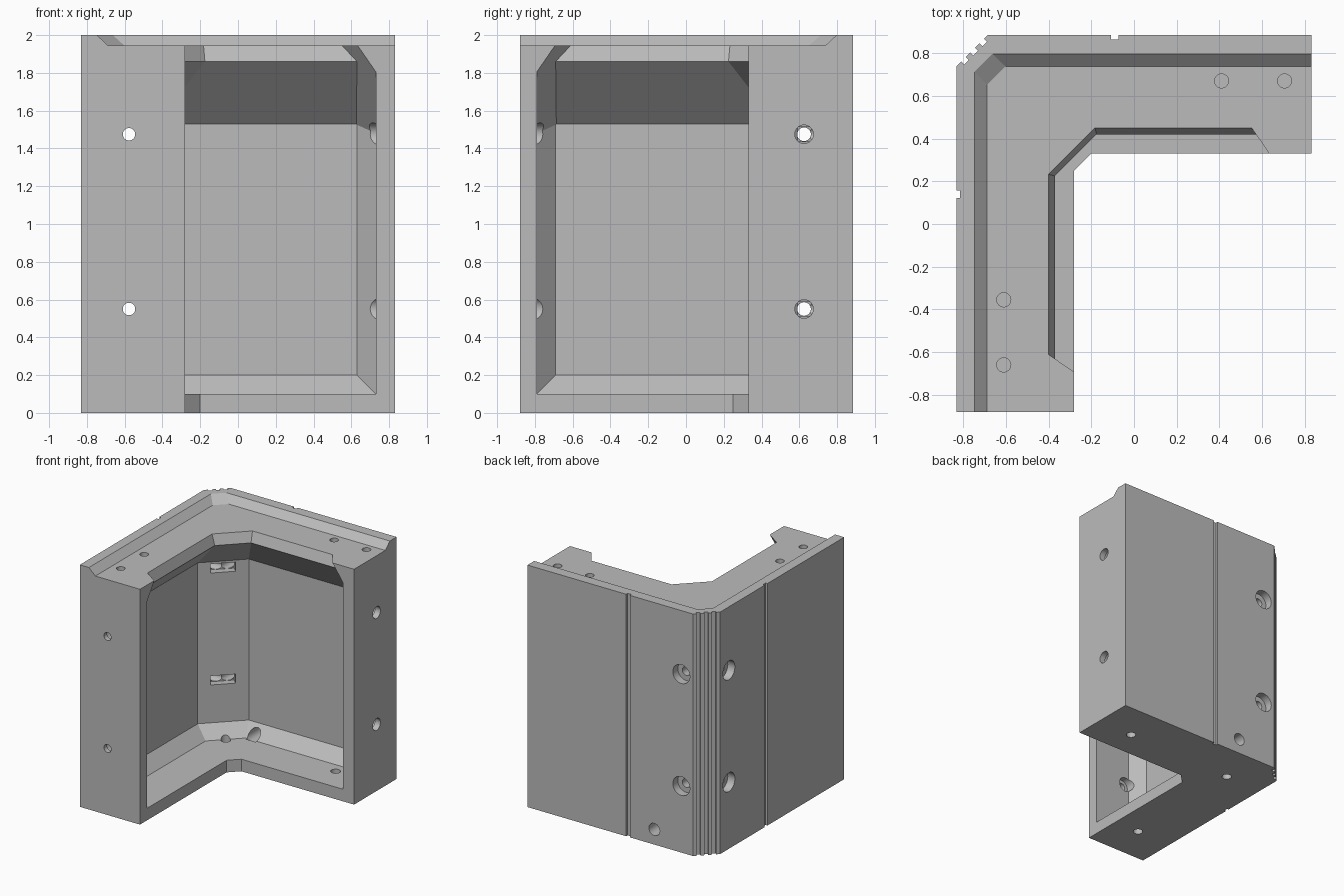
import bpy, bmesh, math
from mathutils import Vector, Matrix

cube = bpy.data.objects.get("Cube")
if cube:
    bpy.data.objects.remove(cube, do_unlink=True)

grey = bpy.data.materials.new("plain grey")
grey.use_nodes = True
colour = (0.5, 0.5, 0.5, 1)
grey.diffuse_color = colour
grey.node_tree.nodes["Principled BSDF"].inputs["Base Color"].default_value = colour

IX, IY = -0.28, 0.33      # inner faces of the two wings
HOLE_X, HOLE_Y = -0.577, 0.625
LEVELS = (0.55, 1.475)


def finish(bm, name):
    bmesh.ops.recalc_face_normals(bm, faces=bm.faces)
    mesh = bpy.data.meshes.new(name)
    bm.to_mesh(mesh)
    bm.free()
    mesh.materials.append(grey)
    obj = bpy.data.objects.new(name, mesh)
    bpy.context.collection.objects.link(obj)
    return obj


def sweep(profile):
    """Sweep (depth, height, corner offset) round the chamfered corner."""
    bm = bmesh.new()
    rings = []
    for d, z, c in profile:
        x, y = IX - d, IY + d
        path = ((x, -1.2), (x, x + c), (y - c, y), (1.2, y))
        rings.append([bm.verts.new((px, py, z)) for px, py in path])
    n = len(rings)
    for i in range(n):
        a, b = rings[i], rings[(i + 1) % n]
        for k in range(3):
            bm.faces.new((a[k], a[k + 1], b[k + 1], b[k]))
    for k in (0, 3):
        bm.faces.new([r[k] for r in rings])
    bmesh.ops.recalc_face_normals(bm, faces=bm.faces)
    return bm


def trim(bm, point, normal):
    bmesh.ops.bisect_plane(bm, geom=bm.verts[:] + bm.edges[:] + bm.faces[:], dist=1e-5,
                           plane_co=point, plane_no=normal, clear_outer=True)
    rim = [e for e in bm.edges if e.is_boundary]
    bmesh.ops.holes_fill(bm, edges=rim, sides=0)
    bmesh.ops.recalc_face_normals(bm, faces=bm.faces)


def cut(cutter):
    mod = body.modifiers.new("cut", 'BOOLEAN')
    mod.operation = 'DIFFERENCE'
    mod.solver = 'EXACT'
    mod.object = cutter
    bpy.context.view_layer.objects.active = body
    bpy.ops.object.modifier_apply(modifier=mod.name)
    bpy.data.objects.remove(cutter, do_unlink=True)


def drill(start, end, radius):
    a, b = Vector(start), Vector(end)
    turn = (b - a).to_track_quat('Z', 'Y').to_matrix().to_4x4()
    bm = bmesh.new()
    bmesh.ops.create_cone(bm, cap_ends=True, segments=32, radius1=radius, radius2=radius,
                          depth=(b - a).length, matrix=Matrix.Translation((a + b) / 2) @ turn)
    cut(finish(bm, "drill"))


def notched(start, end, centres, width, depth):
    """Points along an outline edge with square grooves cut to its right."""
    a, b = Vector(start), Vector(end)
    along = (b - a).normalized()
    inward = Vector((-along.y, along.x))
    pts = [a]
    for t in centres:
        p, q = a + along * (t - width / 2), a + along * (t + width / 2)
        pts += [p, p + inward * depth, q + inward * depth, q]
    return pts + [b]


# Angled block with grooved outer faces and grooved outer corner
outline = [(-0.83, -0.88), (IX, -0.88), (IX, 0.25), (-0.2, IY), (0.83, IY)]
outline += notched((0.83, 0.885), (-0.685, 0.885), [0.92], 0.035, 0.02)
outline += notched((-0.685, 0.885), (-0.83, 0.74), [0.04, 0.1, 0.16], 0.03, 0.02)[1:]
outline += notched((-0.83, 0.74), (-0.83, -0.88), [0.6], 0.035, 0.016)[1:-1]
bm = bmesh.new()
base = bm.faces.new([bm.verts.new((p[0], p[1], 0)) for p in outline])
top = bmesh.ops.extrude_face_region(bm, geom=[base])
bmesh.ops.translate(bm, vec=(0, 0, 2),
                    verts=[v for v in top["geom"] if isinstance(v, bmesh.types.BMVert)])
body = finish(bm, "corner_block")

# Pocket open to the inner corner, chamfered at both ends
pocket = sweep([(-0.15, 0.1, 0.28), (0.325, 0.1, 1.045), (0.425, 0.2, 1.185),
                (0.425, 1.53, 1.185), (0.09, 1.86, 0.595), (0.15, 2.03, 0.67),
                (-0.15, 2.03, 0.28)])
for along, deep, end in ((Vector((1, 0, 0)), Vector((0, 1, 0)), 0.73),
                         (Vector((0, -1, 0)), Vector((-1, 0, 0)), 0.79)):
    face = IY if along.x else -IX
    up = Vector((0, 0, 1))
    trim(pocket, along * end, along)
    trim(pocket, along * (end - 0.1) + deep * (face + 0.425), along + deep)
    trim(pocket, along * (end - 0.1) + deep * (face + 0.09) + up * 1.86,
         along + (deep + up) * 0.69)
cut(finish(pocket, "pocket"))

# Lowered top leaving a sloped rim on the outer sides
cut(finish(sweep([(-0.15, 1.945, 0.28), (0.408, 1.945, 1.34), (0.467, 2.0, 1.46),
                  (0.531, 2.06, 1.59), (-0.15, 2.06, 0.28)]), "top_step"))

# Slots in the pocket corner where the bolt holes meet
for z in LEVELS:
    bm = bmesh.new()
    place = Matrix.Translation((HOLE_X, HOLE_Y, z)) @ Matrix.Rotation(math.pi / 4, 4, 'Z')
    bmesh.ops.create_cube(bm, size=1, matrix=place @ Matrix.Diagonal((0.19, 0.09, 0.075, 1)))
    cut(finish(bm, "slot"))

# Bolt holes through both wings, counterbored outside and inside the pocket
for z in LEVELS:
    drill((HOLE_X, -1, z), (HOLE_X, -0.7, z), 0.033)
    drill((HOLE_X, -0.84, z), (HOLE_X, -0.65, z), 0.06)
    drill((HOLE_X, 0.58, z), (HOLE_X, 1, z), 0.036)
    drill((HOLE_X, 0.82, z), (HOLE_X, 1, z), 0.078)
    drill((0.6, HOLE_Y, z), (1, HOLE_Y, z), 0.049)
    drill((0.58, HOLE_Y, z), (0.78, HOLE_Y, z), 0.06)
    drill((-1, HOLE_Y, z), (-0.53, HOLE_Y, z), 0.036)
    drill((-1, HOLE_Y, z), (-0.765, HOLE_Y, z), 0.078)

# Drain hole, blind top holes and floor holes
drill((-0.33, 0.64, 0.125), (-0.33, 1, 0.125), 0.05)
for x, y in ((0.41, 0.67), (0.705, 0.67), (-0.61, -0.355), (-0.61, -0.66)):
    drill((x, y, 1.8), (x, y, 2.1), 0.033)
for x, y in ((0.5, 0.56), (-0.49, 0.54), (-0.51, -0.56)):
    drill((x, y, -0.1), (x, y, 0.16), 0.037)

# Smooth the holes, keep the edges sharp
bpy.ops.object.select_all(action='DESELECT')
body.select_set(True)
bpy.context.view_layer.objects.active = body
bpy.ops.object.shade_smooth_by_angle(angle=math.radians(25))
